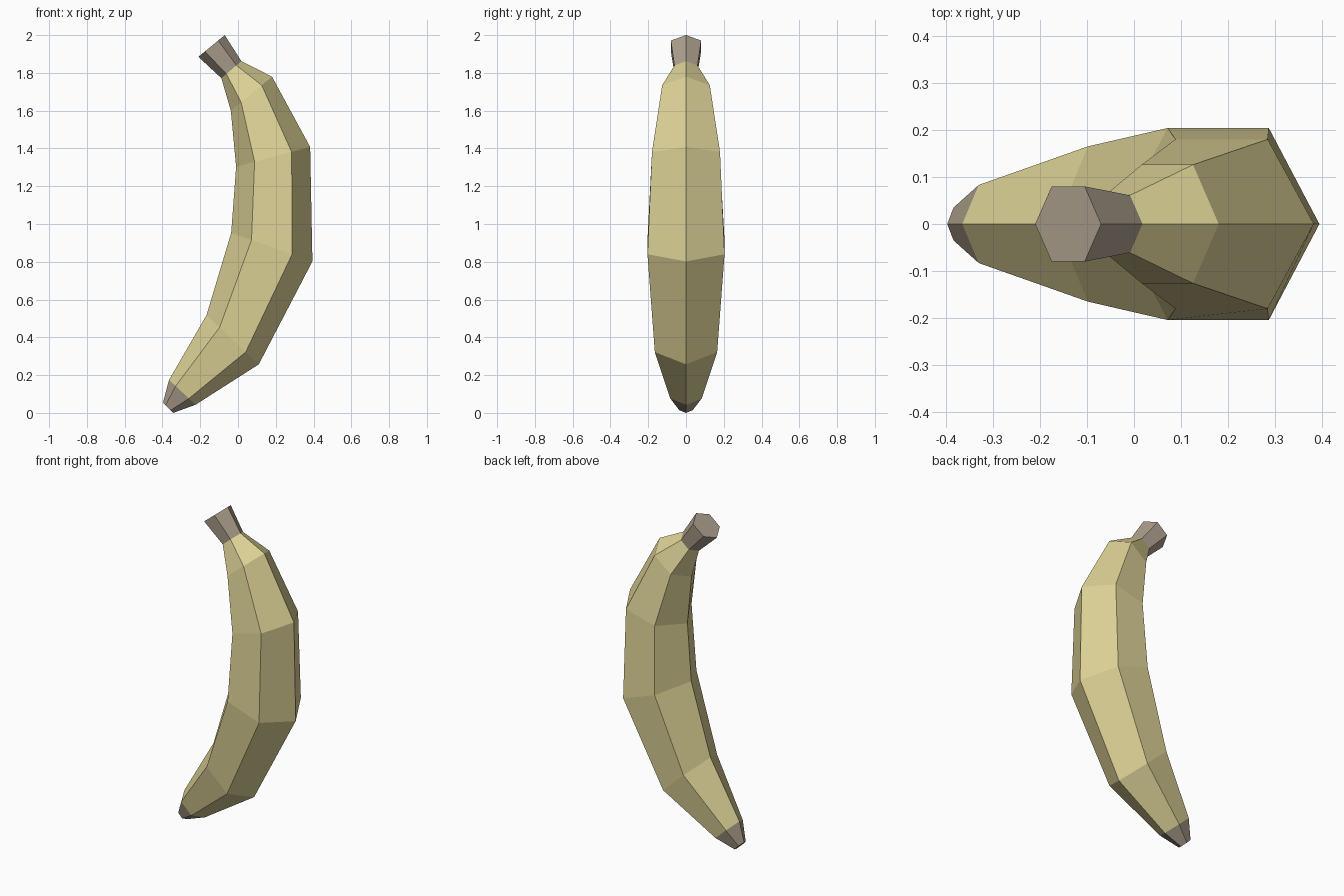
import bpy
import bmesh
from mathutils import Vector

cube = bpy.data.objects.get("Cube")
if cube:
    bpy.data.objects.remove(cube, do_unlink=True)


def make_material(name, colour):
    mat = bpy.data.materials.new(name)
    mat.use_nodes = True
    mat.diffuse_color = colour
    mat.node_tree.nodes["Principled BSDF"].inputs["Base Color"].default_value = colour
    return mat


yellow = make_material("peel_yellow", (0.73, 0.65, 0.31, 1))
brown = make_material("stalk_brown", (0.42, 0.355, 0.27, 1))

# Hexagonal sections, bottom to top: inner corner x, z, outer corner x, z, half width
SECTIONS = [
    (-0.397, 0.055, -0.343, 0.0, 0.035),
    (-0.365, 0.175, -0.225, 0.043, 0.083),
    (-0.167, 0.517, 0.11, 0.257, 0.165),
    (-0.036, 0.953, 0.394, 0.802, 0.204),
    (-0.01, 1.303, 0.382, 1.408, 0.18),
    (-0.038, 1.6, 0.18, 1.78, 0.126),
    (-0.088, 1.772, 0.018, 1.862, 0.061),
    (-0.21, 1.885, -0.07, 2.0, 0.08),
]


def hexagon(section):
    """Six corners, with the side pairs a quarter and three quarters across."""
    ix, iz, ox, oz, width = section
    inner, outer = Vector((ix, 0, iz)), Vector((ox, 0, oz))
    side = Vector((0, width, 0))
    near, far = inner.lerp(outer, 0.25), inner.lerp(outer, 0.75)
    return [inner, near - side, far - side, outer, far + side, near + side]


def loft(name, sections, mat, cap_bottom=False, cap_top=False):
    """Skin a run of hexagons with flat quads."""
    bm = bmesh.new()
    rings = [[bm.verts.new(p) for p in hexagon(s)] for s in sections]
    for low, high in zip(rings, rings[1:]):
        for i in range(6):
            j = (i + 1) % 6
            bm.faces.new((low[i], low[j], high[j], high[i]))
    if cap_bottom:
        bm.faces.new(rings[0][::-1])
    if cap_top:
        bm.faces.new(rings[-1])
    mesh = bpy.data.meshes.new(name)
    bm.to_mesh(mesh)
    bm.free()
    mesh.materials.append(mat)
    obj = bpy.data.objects.new(name, mesh)
    bpy.context.collection.objects.link(obj)
    return obj


# Dark blossom end, curved peel and stalk share their boundary sections
loft("blossom_tip", SECTIONS[:2], brown, cap_bottom=True)
loft("peel_body", SECTIONS[1:-1], yellow)
loft("stalk", SECTIONS[-2:], brown, cap_top=True)
